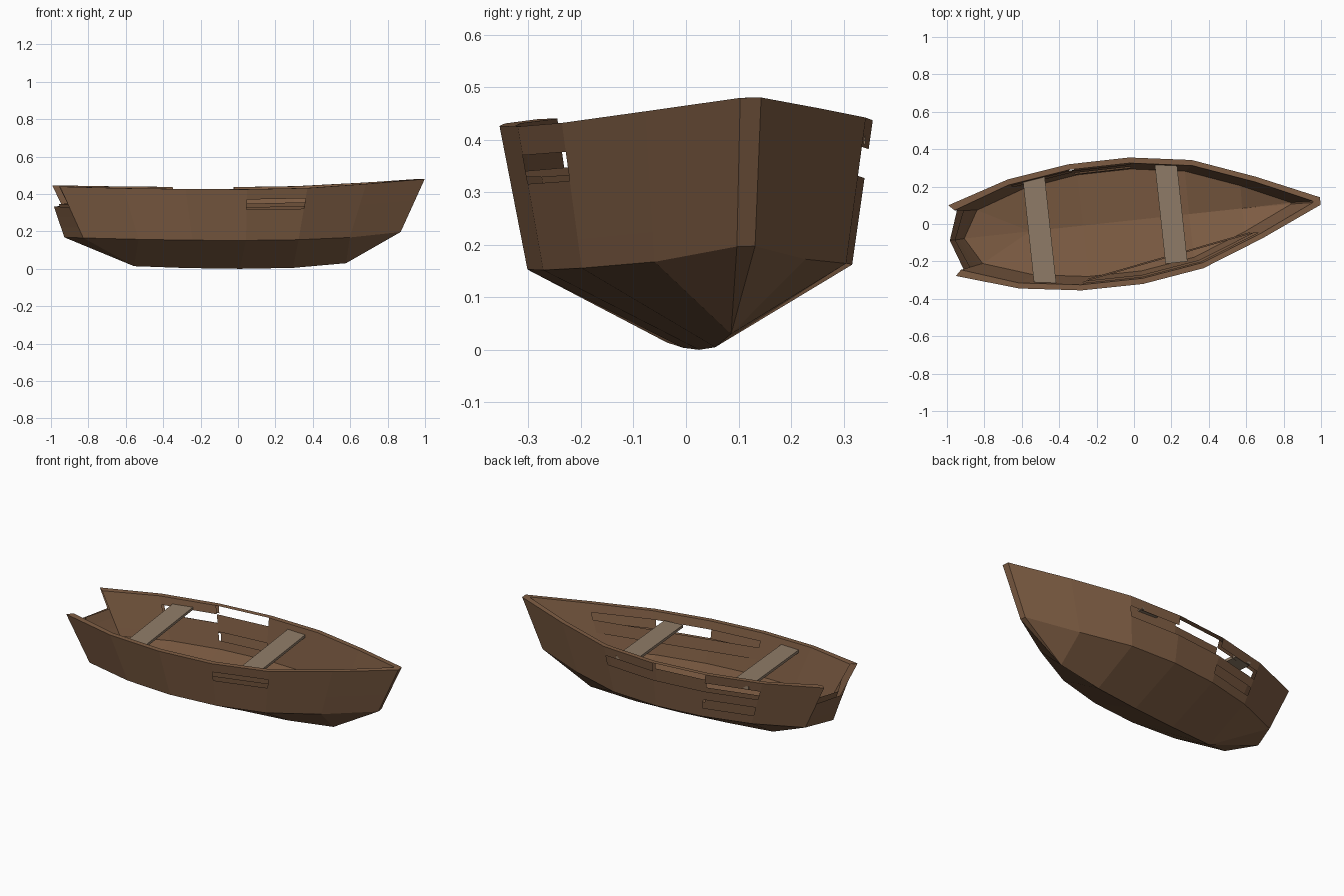
import bpy
import bmesh
from math import radians
from mathutils import Matrix, Vector

cube = bpy.data.objects.get("Cube")
if cube:
    bpy.data.objects.remove(cube, do_unlink=True)


def material(name, rgb):
    mat = bpy.data.materials.new(name)
    mat.use_nodes = True
    mat.diffuse_color = (*rgb, 1)
    mat.node_tree.nodes["Principled BSDF"].inputs["Base Color"].default_value = (*rgb, 1)
    return mat


hull_brown = material("hull brown wood", (0.21, 0.11, 0.057))
seat_grey = material("weathered seat wood", (0.28, 0.203, 0.138))

# Resting pose: slight yaw and heel
POSE = (Matrix.Translation((0.011, 0.025, 0))
        @ Matrix.Rotation(radians(6.17), 4, "Z")
        @ Matrix.Rotation(radians(1), 4, "X"))

# Seven stations, stern to bow
LAST, ROWS, CHINE = 6, 5, 0.87
HALF_WIDTH = [0.19, 0.293, 0.339, 0.34, 0.291, 0.166, 0.02]
RIM_Z = [0.443, 0.436, 0.432, 0.431, 0.437, 0.457, 0.48]
CHINE_Z = [0.168, 0.162, 0.158, 0.157, 0.16, 0.17, 0.197]
KEEL_Z = [0, 0.014, 0.004, 0, 0.005, 0.03]
FLOOR_KEEL_Z = 0.158
COLUMNS = 15          # port side, starboard side, transom middle
TRANSOM = (13, 14)


def station(c):
    c %= COLUMNS
    return 0 if c == 14 else c if c <= LAST else 13 - c


def wall_point(c, r, inner):
    """Point on plank line r of column c, on the outer or inner skin."""
    c %= COLUMNS
    i = station(c)
    side = 0 if c == 14 else 1 if c <= LAST else -1
    x, x_chine = (i - 3) * 0.33, (i - 3) * 0.33 * CHINE
    if c == 14:
        x, x_chine = -1.04, -0.945
    width, width_chine = HALF_WIDTH[i], HALF_WIDTH[i] * CHINE
    z_chine = CHINE_Z[i]
    if inner:
        shift = 0.03 if i == 0 else -0.04 if i == LAST else 0
        x, x_chine = x + shift, x_chine + shift * 0.7
        width = max(width - 0.03, 0.004)
        width_chine = max(width_chine - 0.022, 0.004)
        z_chine += 0.033
    rim = Vector((x, side * width, RIM_Z[i]))
    return Vector((x_chine, side * width_chine, z_chine)).lerp(rim, r / ROWS)


def keel_point(i, inner):
    return Vector(((i - 3) * 0.285, 0, FLOOR_KEEL_Z if inner else KEEL_Z[i]))


def finish(name, bm, mat):
    mesh = bpy.data.meshes.new(name)
    bm.transform(POSE)
    bm.to_mesh(mesh)
    bm.free()
    mesh.materials.append(mat)
    obj = bpy.data.objects.new(name, mesh)
    bpy.context.collection.objects.link(obj)
    return obj


# Missing planks as (column, row)
broken_through = {(2, 4), (1, 3), (9, 3)} | {(c, r) for c in TRANSOM for r in (3, 4)}
missing_outer = broken_through | {(3, 3), (2, 3), (1, 1)}
missing_inner = broken_through | {(2, 1), (8, 3), (10, 3)}


def skin(name, inner, missing):
    """Planked sides plus a V bottom, shallow on the inside."""
    bm = bmesh.new()
    grid = [[bm.verts.new(wall_point(c, r, inner)) for r in range(ROWS + 1)]
            for c in range(COLUMNS)]
    keel = {i: bm.verts.new(keel_point(i, inner)) for i in range(1, LAST)}

    def face(verts):
        verts = list(dict.fromkeys(verts))
        bm.faces.new(verts[::-1] if inner else verts)

    for c in range(COLUMNS):
        a, b = grid[c], grid[(c + 1) % COLUMNS]
        for r in range(ROWS):
            if (c, r) not in missing:
                face([b[r], a[r], a[r + 1], b[r + 1]])
        ka, kb = (keel[min(max(station(k), 1), LAST - 1)] for k in (c, c + 1))
        face([a[0], b[0], kb, ka])
    loose = [v for v in bm.verts if not v.link_faces]
    bmesh.ops.delete(bm, geom=loose, context="VERTS")
    finish(name, bm, hull_brown)


skin("outer_hull", False, missing_outer)
skin("inner_hull", True, missing_inner)

# Gunwale strip joining both skins, open at the broken transom
bm = bmesh.new()
pairs = [[bm.verts.new(wall_point(c, ROWS, inner)) for inner in (False, True)]
         for c in range(14)]
for (a_out, a_in), (b_out, b_in) in zip(pairs, pairs[1:]):
    bm.faces.new([b_out, a_out, a_in, b_in])
finish("gunwale", bm, hull_brown)

# Sprung plank running straight across the starboard curve, inside
bm = bmesh.new()
plank = bm.faces.new([bm.verts.new(wall_point(c, r, True))
                      for c, r in ((8, 1.8), (11, 1.8), (11, 3.2), (8, 3.2))])
bmesh.ops.solidify(bm, geom=[plank], thickness=0.014)
finish("sprung_plank", bm, hull_brown)


# Plank seats
def seat(name, x, y, length):
    bm = bmesh.new()
    bmesh.ops.create_cube(bm, size=1, matrix=Matrix.Translation((x, y, 0.394))
                          @ Matrix.Diagonal((0.118, length, 0.016, 1)))
    finish(name, bm, seat_grey)


seat("stern_seat", -0.52, 0.008, 0.585)
seat("middle_seat", 0.19, 0.026, 0.545)
